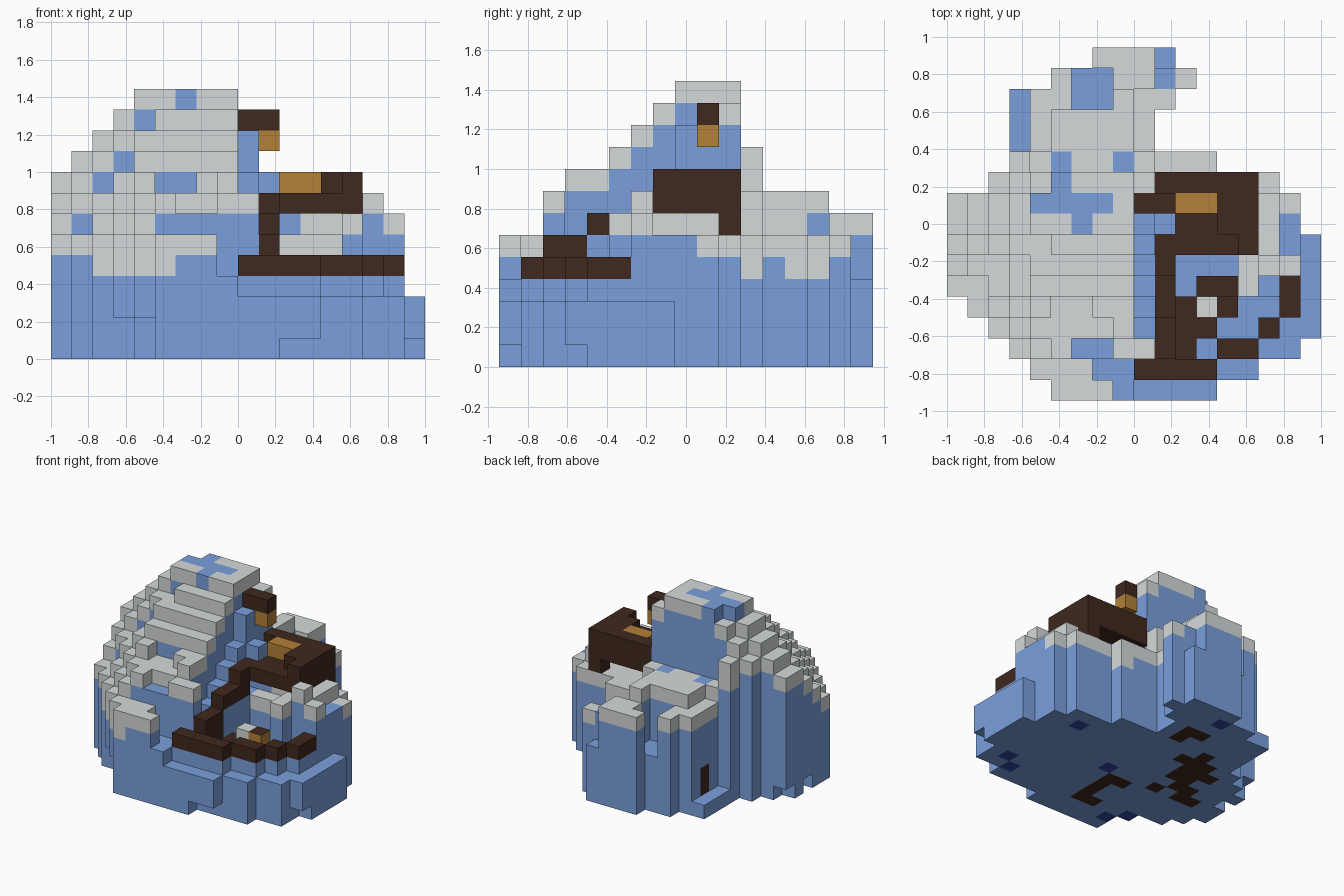
import bpy, bmesh
from mathutils import Vector

cube = bpy.data.objects.get("Cube")
if cube:
    bpy.data.objects.remove(cube, do_unlink=True)

UNIT = 1 / 9                      # size of one block
ORIGIN = Vector((-9, -8.5, 0))    # grid corner, in blocks


def material(name, rgb):
    mat = bpy.data.materials.new(name)
    mat.use_nodes = True
    mat.diffuse_color = (*rgb, 1)
    mat.node_tree.nodes["Principled BSDF"].inputs["Base Color"].default_value = (*rgb, 1)
    return mat


blue = material("slate blue", (0.195, 0.35, 0.72))
grey = material("pale grey", (0.67, 0.7, 0.7))
brown = material("dark wood", (0.05, 0.021, 0.013))
gold = material("lamp gold", (0.45, 0.22, 0.04))
navy = material("deep blue", (0.03, 0.06, 0.38))
PALETTE = [blue, grey, brown, gold, navy]


def build(name, cells, painted={}):
    """Make one mesh from the exposed sides of blocks; painted recolours single sides."""
    bm = bmesh.new()
    for cell, mat in cells.items():
        base = Vector(cell)
        for axis in range(3):
            for side in (0, 1):
                step = Vector((0, 0, 0))
                step[axis] = 2 * side - 1
                if tuple(int(c) for c in base + step) in cells:
                    continue
                u, v = Vector((0, 0, 0)), Vector((0, 0, 0))
                u[(axis + 1) % 3] = 1
                v[(axis + 2) % 3] = 1
                start = base.copy()
                start[axis] += side
                loop = [start, start + u, start + u + v, start + v]
                if not side:
                    loop.reverse()
                face = bm.faces.new([bm.verts.new((p + ORIGIN) * UNIT) for p in loop])
                face.material_index = PALETTE.index(painted.get((cell, axis, side), mat))
    bmesh.ops.remove_doubles(bm, verts=bm.verts[:], dist=UNIT / 100)
    mesh = bpy.data.meshes.new(name)
    bm.to_mesh(mesh)
    bm.free()
    for mat in PALETTE:
        mesh.materials.append(mat)
    bpy.context.collection.objects.link(bpy.data.objects.new(name, mesh))


def blocks(xs, ys, zs, mat=brown):
    """Blocks filling inclusive grid ranges."""
    span = lambda r: range(r[0], r[-1] + 1)
    return {(i, j, k): mat for i in span(xs) for j in span(ys) for k in span(zs)}


# Footprint: first and last block of each row, front to back
ROWS = [(5, 12), (4, 14), (3, 16), (2, 17), (1, 17), (0, 17), (0, 17), (0, 17), (0, 16),
        (0, 16), (2, 15), (3, 12), (3, 9), (3, 9), (3, 10), (5, 11), (7, 10)]
# Highest terrace of each row on the hill
HILL = [6, 6, 8, 9, 9, 10, 11, 12, 13, 13, 13]
# Rim of the cove, as (column, row) of its blocks
RIM = [(9, 1), (10, 1), (11, 1), (12, 1), (13, 2), (14, 2), (15, 3), (16, 4), (16, 5)]
# Single outcrops and hollows
OUTCROPS = {(14, 5): 7, (14, 6): 7, (15, 5): 4, (15, 6): 8, (16, 6): 7, (15, 7): 7,
            (15, 8): 7, (15, 9): 7, (8, 0): 4, (7, 1): 4, (8, 1): 4, (6, 2): 7, (7, 2): 7,
            (10, 8): 9, (9, 10): 12, (10, 16): 4, (8, 14): 8, (3, 11): 10}
# Steps missing from the terraces
DENTS = [(4, 7), (3, 6), (2, 6), (1, 5), (5, 3), (5, 4), (6, 3), (6, 4), (7, 3)]
# Columns with a two-block grey cap
THICK = [(2, 3), (3, 2), (4, 1), (5, 0), (3, 11), (9, 11), (8, 12), (8, 13),
         (12, 11), (9, 13), (10, 14)]


def height(i, j):
    if (i, j) in OUTCROPS:
        return OUTCROPS[i, j]
    if i == 17:
        return 3
    if j > 10:                                    # rough back slope
        if i == 3 and j > 11:
            return 1                              # doorway ledge
        if i in (6, 7) and j in (14, 15):
            return 4                              # hollow
        if j == 11:
            return 6 if i > 9 else 8
        if j > 14:
            return 6 if i > 9 else 7
        return 6 if i > 8 else 8 if i > 4 and j < 14 else 7
    if i <= 8:                                    # terraced hill
        return min(HILL[j], i + min(j + 1, 18 - j)) - ((i, j) in DENTS)
    if i == 9:                                    # shelf rising beside the cliff
        return [3, 4, 8, 5, 6, 7, 8, 9, 11, 11][j]
    if j < 7:                                     # cove floor
        return 6 if i == 10 and j > 3 else 4 if (i, j) in RIM else 3
    return 7 if j == 8 and i < 14 else 6


def blue_top(i, j):
    return (height(i, j) < 5 or i == 9 and 2 < j < 10
            or (i, j) in [(10, 8), (11, 8), (6, 8), (8, 11), (10, 15)]
            or i == 16 and j in (7, 8) or i == 10 and 3 < j < 8
            or j == 9 and 3 < i < 8
            or i == 5 and j in (10, 11)
            or i in (6, 7) and j == 2)


# Blocks whose underside is raised off the ground
LIFTED = {(11, 0): 1, (12, 0): 1, (17, 3): 1, (4, 1): 2, (3, 2): 2, (0, 9): 1, (0, 7): 1}

terrain = {}
for j, (first, last) in enumerate(ROWS):
    for i in range(first, last + 1):
        top = height(i, j)
        cap = 0 if blue_top(i, j) else 2 if (i, j) in THICK else 1
        for k in range(LIFTED.get((i, j), 0), top):
            terrain[i, j, k] = grey if k >= top - cap else blue

# Small back door
terrain.update(blocks([4], [13], [1, 2]))

# Wood and deep blue patches on the underside
WOOD = [(8, 2), (8, 3), (8, 4), (8, 5), (7, 2), (7, 5), (8, 12), (8, 13), (7, 13),
        (5, 11), (5, 10), (4, 10), (6, 10), (5, 9), (4, 9), (3, 9), (4, 8), (5, 8),
        (3, 7), (4, 7), (3, 6), (2, 6), (5, 6)]
DEEP = [(14, 9), (9, 6), (7, 15), (15, 3), (14, 2), (5, 1), (4, 2)]
underside = {((i, j, 0), 2, 0): brown for i, j in WOOD}
underside.update({((i, j, 0), 2, 0): navy for i, j in DEEP})
build("island", terrain, underside)

# Fence around the cove
build("cove_rim", {(i, j, 4): brown for i, j in RIM})

# Stairs from the rim up to the platform
stairs = blocks([10], [2, 3], [4, 5])
stairs.update(blocks([10], [4, 5], [6]))
stairs.update(blocks([10], [6], [6, 7]))
build("stairs", stairs)

# Plank floor beside the stairs
planks = blocks([11], [2, 4], [3])
planks.update(blocks([12], [3], [3]))
planks.update(blocks([12, 13], [5], [3]))
build("plank_floor", planks)

# Platform with walls on two sides and a corner post
platform = blocks([10, 14], [7], [7])
platform.update(blocks([11, 14], [8, 9], [7]))
platform.update(blocks([10, 14], [10], [7, 8]))
platform.update(blocks([14], [7, 10], [7, 8]))
platform.update(blocks([13], [8, 9], [8]))
platform.update(blocks([14], [10], [6]))
build("platform", platform)
build("platform_bench", blocks([11, 12], [9], [8], gold))

# Lantern hanging from a beam in the cliff
build("lantern_beam", blocks([9, 10], [9], [11]))
build("lantern", blocks([10], [9], [10], gold))

# Fire pit in the cove: a stone and a glowing block with a wooden top
build("fire_stone", blocks([12], [4], [3, 4], grey))
build("fire", blocks([13], [4], [3, 4], gold), {((13, 4, 4), 2, 1): brown})
